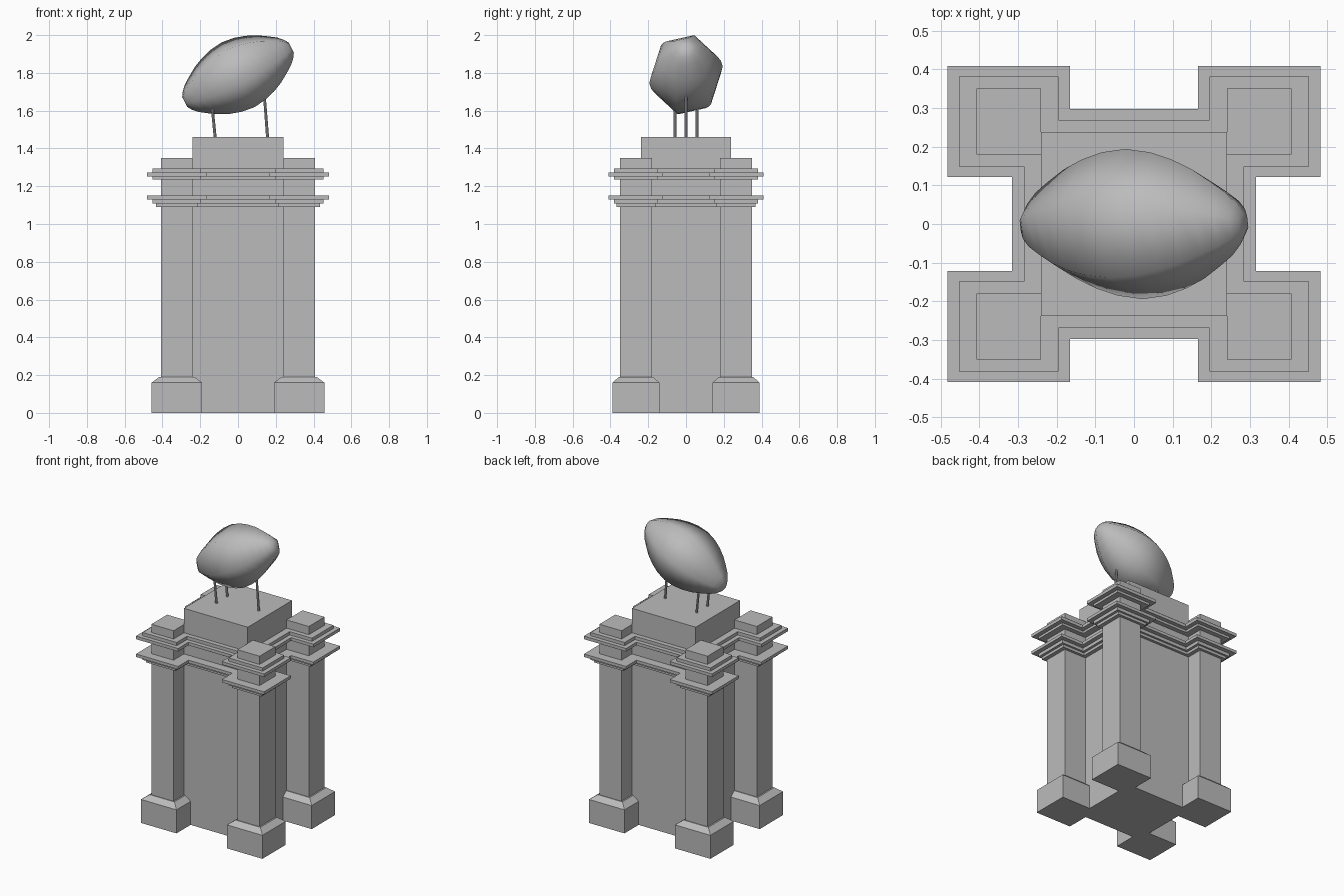
import bpy, bmesh, math
from mathutils import Vector, Matrix

cube = bpy.data.objects.get("Cube")
if cube:
    bpy.data.objects.remove(cube)

stone = bpy.data.materials.new("grey_stone")
stone.use_nodes = True
GREY = (0.5, 0.5, 0.5, 1)
stone.diffuse_color = GREY
stone.node_tree.nodes["Principled BSDF"].inputs["Base Color"].default_value = GREY

# Plan: body half sizes and pillar inner/outer edges
BX, BY = 0.24, 0.238
PX0, PX1, PY0, PY1 = 0.24, 0.407, 0.18, 0.35


def finish(name, bm, smooth=False):
    bmesh.ops.recalc_face_normals(bm, faces=bm.faces)
    mesh = bpy.data.meshes.new(name)
    bm.to_mesh(mesh)
    bm.free()
    mesh.materials.append(stone)
    for p in mesh.polygons:
        p.use_smooth = smooth
    ob = bpy.data.objects.new(name, mesh)
    bpy.context.collection.objects.link(ob)
    return ob


def loft(bm, rings):
    """Skin equal-length rings of points and cap both ends."""
    rows = [[bm.verts.new(p) for p in ring] for ring in rings]
    n = len(rows[0])
    for a, b in zip(rows, rows[1:]):
        for i in range(n):
            j = (i + 1) % n
            bm.faces.new((a[i], a[j], b[j], b[i]))
    bm.faces.new(rows[0][::-1])
    bm.faces.new(rows[-1])


def rect(x0, x1, y0, y1, z):
    return [(x0, y0, z), (x1, y0, z), (x1, y1, z), (x0, y1, z)]


def cross_outline(dx, dy, z):
    """Body and four pillars in one outline, grown by dx and dy."""
    quarter = [(BX + dx, PY0 - dy), (PX1 + dx, PY0 - dy), (PX1 + dx, PY1 + dy),
               (PX0 - dx, PY1 + dy), (PX0 - dx, BY + dy)]
    pts = []
    for sx, sy in ((1, 1), (-1, 1), (-1, -1), (1, -1)):
        part = quarter if sx * sy > 0 else quarter[::-1]
        pts += [(sx * x, sy * y, z) for x, y in part]
    return pts


# Central body
bm = bmesh.new()
loft(bm, [rect(-BX, BX, -BY, BY, z) for z in (0, 1.46)])
finish("central_body", bm)

# Corner pillars, each with a chamfered plinth
for side, sx in (("left", 1), ("right", -1)):
    for end, sy in (("front", -1), ("back", 1)):
        def ring(dx, dy, z):
            xs = sorted((sx * (PX0 - dx), sx * (PX1 + dx)))
            ys = sorted((sy * (PY0 - dy), sy * (PY1 + dy)))
            return rect(*xs, *ys, z)
        bm = bmesh.new()
        loft(bm, [ring(0.05, 0.04, 0), ring(0.05, 0.04, 0.16),
                  ring(0.01, 0.005, 0.19), ring(0, 0, 0.19), ring(0, 0, 1.35)])
        finish(f"{end}_{side}_pillar", bm)

# Stepped cornices running round the whole plan
SLAB, STEP, LIP = (0.075, 0.059), (0.045, 0.031), (0.027, 0.018)
cornices = {
    "lower_cornice": [(1.09, 1.108, LIP), (1.108, 1.13, STEP), (1.13, 1.15, SLAB)],
    "upper_cornice": [(1.235, 1.251, STEP), (1.251, 1.272, SLAB), (1.272, 1.294, STEP)],
}
for name, tiers in cornices.items():
    bm = bmesh.new()
    loft(bm, [cross_outline(*size, z) for z0, z1, size in tiers for z in (z0, z1)])
    finish(name, bm)

# Tilted six-sided spindle ball
half = [(0.317, 0.03), (0.302, 0.055), (0.275, 0.084), (0.235, 0.113),
        (0.185, 0.146), (0.13, 0.172), (0.07, 0.191)]
profile = [(-u, r) for u, r in half] + [(0, 0.2)] + [(u, r) for u, r in half[::-1]]
place = Matrix.Translation((0, 0, 1.79)) @ Matrix.Rotation(-math.radians(27), 4, 'Y')
rings = []
for u, r in profile:
    angles = [math.radians(14 + 60 * k) for k in range(6)]
    rings.append([place @ Vector((u, r * math.cos(a), r * math.sin(a))) for a in angles])
bm = bmesh.new()
loft(bm, rings)
finish("ball", bm, smooth=True)

# Three thin support rods
rods = {"back_right_rod": ((-0.12, 0.058, 1.45), (-0.14, 0.058, 1.65)),
        "front_right_rod": ((-0.12, -0.058, 1.45), (-0.14, -0.058, 1.65)),
        "left_rod": ((0.157, 0, 1.45), (0.138, 0, 1.70))}
for name, (foot, top) in rods.items():
    foot, top = Vector(foot), Vector(top)
    axis = top - foot
    turn = axis.to_track_quat('Z', 'Y').to_matrix().to_4x4()
    bm = bmesh.new()
    bmesh.ops.create_cone(bm, cap_ends=True, segments=8, radius1=0.008, radius2=0.007,
                          depth=axis.length,
                          matrix=Matrix.Translation((foot + top) / 2) @ turn)
    finish(name, bm)
